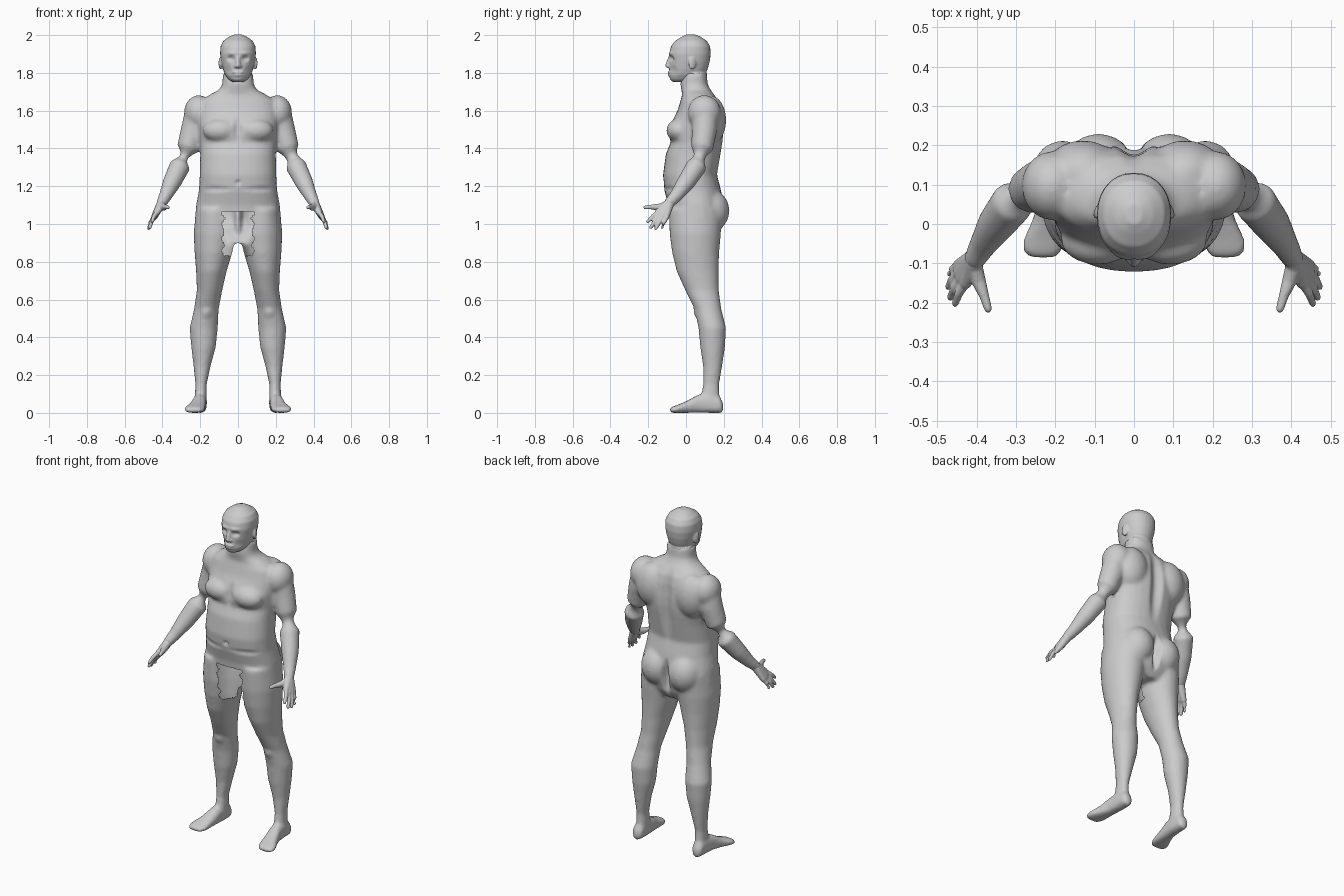
import bpy, bmesh, math
from mathutils import Vector, Matrix

if "Cube" in bpy.data.objects:
    bpy.data.objects.remove(bpy.data.objects["Cube"])

skin = bpy.data.materials.new("grey_skin")
skin.diffuse_color = (0.6, 0.6, 0.6, 1)
skin.use_nodes = True
skin.node_tree.nodes["Principled BSDF"].inputs["Base Color"].default_value = skin.diffuse_color


def loft(bm, rings, n=28, p=2.0):
    """Closed skin through rings of (centre, half-axis u, half-axis v)."""
    loops = []
    for c, u, v in rings:
        loop = []
        for i in range(n):
            a = 2 * math.pi * i / n
            ca, sa = math.cos(a), math.sin(a)
            fu = math.copysign(abs(ca) ** (2 / p), ca)
            fv = math.copysign(abs(sa) ** (2 / p), sa)
            loop.append(bm.verts.new(Vector(c) + Vector(u) * fu + Vector(v) * fv))
        loops.append(loop)
    for a, b in zip(loops, loops[1:]):
        for i in range(n):
            bm.faces.new((a[i], a[(i + 1) % n], b[(i + 1) % n], b[i]))
    bm.faces.new(loops[0][::-1])
    bm.faces.new(loops[-1])


def column(bm, rows, x=0, p=2.0):
    """Upright loft from rows of (z, front y, back y, inner x, outer x)."""
    loft(bm, [(((i + o) / 2, (f + b) / 2, z), ((o - i) / 2, 0, 0), (0, (b - f) / 2, 0))
              for z, f, b, i, o in rows], p=p)


def tube(bm, pts, s=1, n=16):
    """Round limb through (x, y, z, radius), with domed ends."""
    q = [(Vector((x * s, y, z)), r) for x, y, z, r in pts]
    rings = []
    for k, (c, r) in enumerate(q):
        d = (q[min(k + 1, len(q) - 1)][0] - q[max(k - 1, 0)][0]).normalized()
        u = d.cross(Vector((0, 0, 1)) if abs(d.z) < 0.9 else Vector((0, 1, 0))).normalized()
        v = d.cross(u)
        dome = [(0.9, 0.4), (0.5, 0.85)]
        ring = [(c, u * r, v * r)]
        if k == 0:
            ring = [(c - d * r * h, u * r * w, v * r * w) for h, w in dome] + ring
        if k == len(q) - 1:
            ring += [(c + d * r * h, u * r * w, v * r * w) for h, w in dome[::-1]]
        rings += ring
    loft(bm, rings, n)


def blob(bm, c, r, s=1, tilt=0):
    m = (Matrix.Translation((c[0] * s, c[1], c[2])) @ Matrix.Rotation(tilt * s, 4, 'Z')
         @ Matrix.Diagonal((*r, 1)))
    bmesh.ops.create_uvsphere(bm, u_segments=24, v_segments=16, radius=1, matrix=m)


def fuse(name, bm, voxel, smooth):
    """Merge overlapping parts into one skin and soften the joins."""
    bmesh.ops.recalc_face_normals(bm, faces=bm.faces)
    me = bpy.data.meshes.new(name)
    bm.to_mesh(me)
    bm.free()
    ob = bpy.data.objects.new(name, me)
    bpy.context.collection.objects.link(ob)
    mod = ob.modifiers.new("fuse", 'REMESH')
    mod.mode, mod.voxel_size = 'VOXEL', voxel
    mod = ob.modifiers.new("soften", 'SMOOTH')
    mod.factor, mod.iterations = 0.5, smooth
    dg = bpy.context.evaluated_depsgraph_get()
    baked = bpy.data.meshes.new_from_object(ob.evaluated_get(dg))
    ob.modifiers.clear()
    ob.data = baked
    baked.materials.clear()
    baked.materials.append(skin)
    baked.polygons.foreach_set("use_smooth", [True] * len(baked.polygons))
    return ob


def press(ob, c, r, push):
    """Move skin near c (ellipsoid r) by push, fading out; mirrored in x."""
    for v in ob.data.vertices:
        x = abs(v.co.x)
        d = math.sqrt(sum(((a - b) / k) ** 2 for a, b, k in zip((x, v.co.y, v.co.z), c, r)))
        if d < 1:
            v.co += Vector(push) * (1 - d * d) ** 2


# --- body: torso, legs, feet, arms ---
bm = bmesh.new()
torso = [(1.80, -.02, .11, .08), (1.74, -.03, .115, .083), (1.71, -.025, .13, .10),
         (1.685, -.02, .15, .15), (1.65, -.03, .175, .20), (1.60, -.045, .19, .215),
         (1.52, -.085, .20, .212), (1.47, -.09, .20, .207), (1.43, -.082, .195, .205),
         (1.37, -.107, .185, .20), (1.26, -.122, .165, .203), (1.18, -.115, .185, .207),
         (1.10, -.095, .20, .222), (1.02, -.088, .20, .229), (.95, -.075, .18, .215),
         (.90, -.05, .15, .16)]
column(bm, [(z, f, b, -w, w) for z, f, b, w in torso], p=2.3)
leg = [(1.08, -.09, .19, .02, .222), (.95, -.087, .185, .008, .235), (.85, -.074, .176, .03, .23),
       (.75, -.05, .172, .06, .222), (.65, -.005, .174, .083, .218), (.55, .045, .187, .102, .233),
       (.45, .066, .212, .107, .256), (.35, .075, .207, .117, .248), (.25, .09, .192, .144, .236),
       (.15, .09, .176, .166, .226), (.09, .08, .178, .164, .229), (.03, .07, .188, .166, .235)]
# foot rows: y, centre x, half width, height
foot = [(.198, .20, .018, .05), (.18, .20, .032, .085), (.12, .20, .036, .10), (.06, .205, .037, .095),
        (.01, .215, .044, .066), (-.04, .228, .055, .044), (-.07, .233, .05, .034), (-.088, .23, .032, .024)]
arm = [(.21, .10, 1.60, .07), (.236, .098, 1.50, .067), (.266, .085, 1.40, .059),
       (.306, .058, 1.31, .056), (.35, .0, 1.22, .049), (.386, -.056, 1.145, .035),
       (.405, -.09, 1.11, .029)]
for s in (-1, 1):
    column(bm, [(z, f, b, s * i, s * o) for z, f, b, i, o in leg])
    loft(bm, [((s * x, y, h / 2), (w, 0, 0), (0, 0, h / 2)) for y, x, w, h in foot], p=2.6)
    tube(bm, arm, s)
    blob(bm, (.208, .097, 1.59), (.078, .088, .092), s)            # shoulder
    blob(bm, (.092, -.04, 1.495), (.095, .064, .062), s)           # chest
    blob(bm, (.13, .13, 1.55), (.10, .083, .13), s)                # upper back
    blob(bm, (.09, .125, 1.07), (.10, .105, .115), s)              # buttock
body = fuse("body", bm, .010, 8)
press(body, (0, .19, 1.48), (.05, .1, .28), (0, .022, 0) and (0, -.025, 0))   # spine groove
press(body, (0, .20, 1.04), (.03, .1, .13), (0, -.04, 0))          # seat cleft
press(body, (0, -.09, 1.50), (.03, .08, .09), (0, .015, 0))        # breastbone
press(body, (0, -.12, 1.22), (.018, .05, .018), (0, .015, 0))      # navel
press(body, (.14, -.10, 1.185), (.16, .08, .02), (0, .008, 0))     # belly fold
press(body, (.165, .055, .53), (.04, .05, .04), (0, -.008, 0))     # kneecap

# open patch at the front of the groin
bm = bmesh.new()
bm.from_mesh(body.data)
gone = []
for f in bm.faces:
    c = f.calc_center_median()
    edge = .078 + .008 * math.sin(c.z * 90)
    if abs(c.x) < edge and .83 < c.z < 1.065 and c.y < .04:
        gone.append(f)
bmesh.ops.delete(bm, geom=gone, context='FACES')
bm.to_mesh(body.data)
bm.free()

# --- head with nose, lips and ears ---
bm = bmesh.new()
skull = [(1.752, -.07, .02, .03), (1.765, -.085, .07, .05), (1.79, -.09, .10, .069),
         (1.82, -.088, .115, .08), (1.86, -.088, .126, .089), (1.90, -.09, .131, .095),
         (1.94, -.08, .128, .093), (1.97, -.058, .11, .078), (1.99, -.025, .08, .05),
         (2.003, .0, .05, .02)]
column(bm, [(z, f, b, -w, w) for z, f, b, w in skull], p=2.15)
column(bm, [(1.70, .0, .11, -.07, .07), (1.80, -.01, .11, -.075, .075)])
tube(bm, [(0, -.084, 1.885, .009), (0, -.092, 1.86, .011), (0, -.098, 1.838, .013)])
for s in (-1, 1):
    blob(bm, (.011, -.088, 1.835), (.012, .013, .009), s)
    blob(bm, (.093, .033, 1.85), (.008, .021, .034), s, .35)       # ear
blob(bm, (0, -.085, 1.803), (.03, .013, .007))                     # upper lip
blob(bm, (0, -.083, 1.788), (.026, .013, .007))                    # lower lip
head = fuse("head", bm, .0055, 4)
press(head, (.037, -.08, 1.876), (.03, .05, .022), (0, .014, 0))   # eye socket
press(head, (.037, -.085, 1.905), (.045, .05, .014), (0, -.005, 0))  # brow
press(head, (.055, -.07, 1.81), (.03, .05, .035), (0, .006, 0))    # cheek hollow

# --- hands ---
wrist = (.402, -.085, 1.115, .026)
fingers = [((.428, -.150, 1.062), (.455, -.203, 1.012)), ((.438, -.140, 1.047), (.467, -.187, .982)),
           ((.445, -.125, 1.037), (.472, -.160, .976)), ((.446, -.106, 1.033), (.468, -.126, .982))]
for s, side in ((-1, "left"), (1, "right")):
    bm = bmesh.new()
    for k, t in fingers:
        tube(bm, [wrist, (*k, .016)], s)
        mid = [(a + b) / 2 + d for a, b, d in zip(k, t, (.004, 0, .002))]
        tube(bm, [(*k, .0125), (*mid, .0115), (*t, .009)], s, 12)
    tube(bm, [(.408, -.10, 1.10, .022), (.395, -.145, 1.088, .019),
              (.38, -.185, 1.09, .0125), (.371, -.216, 1.088, .0105)], s, 12)
    fuse(side + "_hand", bm, .0045, 3)
